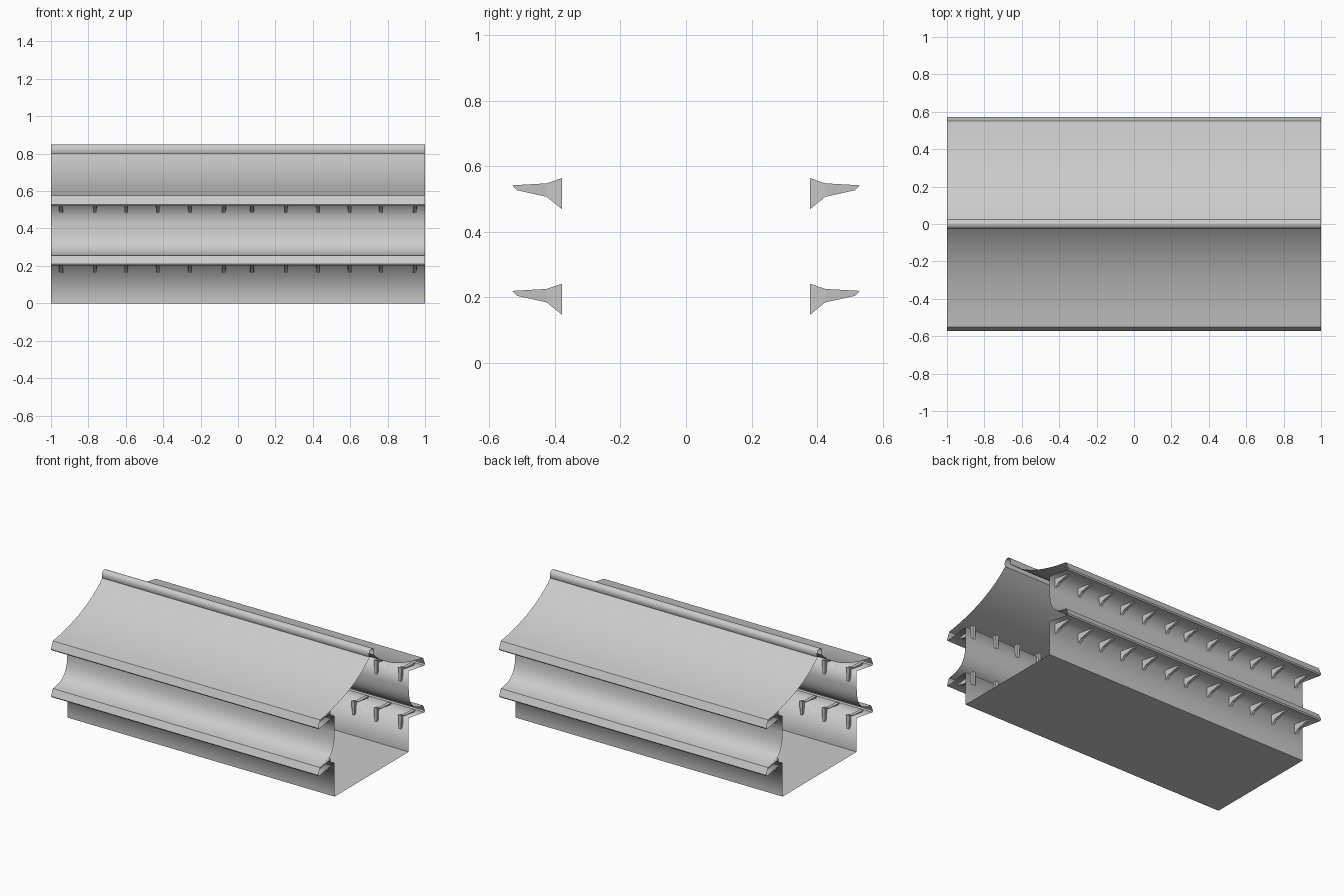
import bpy, bmesh
from mathutils import Vector
from mathutils.geometry import interpolate_bezier

if "Cube" in bpy.data.objects:
    bpy.data.objects.remove(bpy.data.objects["Cube"], do_unlink=True)

grey = bpy.data.materials.new("light_grey")
grey.use_nodes = True
grey.diffuse_color = (0.6, 0.6, 0.6, 1)
grey.node_tree.nodes["Principled BSDF"].inputs["Base Color"].default_value = (0.6, 0.6, 0.6, 1)

HALF_LENGTH = 1.0
WALL = 0.396
STOREY = 0.322


def finish(bm, name):
    mesh = bpy.data.meshes.new(name)
    bm.to_mesh(mesh)
    bm.free()
    mesh.materials.append(grey)
    obj = bpy.data.objects.new(name, mesh)
    bpy.context.collection.objects.link(obj)


def sweep(*points):
    """Curved roof slope as (y, z) pairs."""
    curve = interpolate_bezier(*[Vector((y, z, 0)) for y, z in points], 14)
    return [(p.x, p.y) for p in curve]


def eave(lift):
    """Sloping soffit and the bevelled lip at its outer edge."""
    return [(WALL, 0.229 + lift), (0.565, 0.203 + lift), (0.571, 0.211 + lift)]


# Half of the cross-section: wall, lower eave, upper wall, upper eave, ridge cap
lower_roof = sweep((0.55, 0.255), (0.46, 0.265), (WALL, 0.295), (WALL, 0.43))
upper_roof = sweep((0.55, 0.577), (0.33, 0.61), (0.14, 0.685), (0.022, 0.80))
lower_eave, upper_eave = eave(0), eave(STOREY - 0.005)
cap = [(0.027, 0.812), (0.026, 0.83), (0.019, 0.843), (0.009, 0.849)]
half = [(WALL, 0)] + lower_eave + lower_roof + upper_eave + upper_roof + cap
outline = half + [(0, 0.85)] + [(-y, z) for y, z in reversed(half)]
sharp = {half[0], lower_roof[0], upper_roof[0], upper_roof[-1]}
sharp.update(lower_eave[1:] + upper_eave[1:])

# Open-ended shell: the cross-section drawn out along the length
bm = bmesh.new()
ends = [[bm.verts.new((x, y, z)) for y, z in outline] for x in (-HALF_LENGTH, HALF_LENGTH)]
for i in range(len(outline)):
    face = bm.faces.new((ends[0][i - 1], ends[1][i - 1], ends[1][i], ends[0][i]))
    face.smooth = True
    face.normal_update()
floor = min(bm.faces, key=lambda f: f.calc_center_median().z)
if floor.normal.z > 0:
    bmesh.ops.reverse_faces(bm, faces=bm.faces)
for i, (y, z) in enumerate(outline):
    if (abs(y), z) in sharp:
        bm.edges.get((ends[0][i], ends[1][i])).smooth = False
finish(bm, "roofed_shell")

# Eave brackets, poking slightly through the wall and soffit
top_line = [(0.378, 0.242), (0.425, 0.226), (0.53, 0.22)]
bottom_line = [(0.378, 0.147), (0.425, 0.185), (0.515, 0.205)]
spacing = [0.075, 0.256, 0.429, 0.597, 0.765, 0.946]


def add_bracket(bm, x, side, lift):
    rings = []
    for (ty, tz), (by, bz) in zip(top_line, bottom_line):
        corners = [(-0.012, ty, tz), (0.012, ty, tz), (0.009, by, bz), (-0.009, by, bz)]
        rings.append([bm.verts.new((x + dx, side * y, z + lift)) for dx, y, z in corners])
    for a, b in zip(rings, rings[1:]):
        for k in range(4):
            n = (k + 1) % 4
            bm.faces.new((a[k], a[n], b[n], b[k]))
    bm.faces.new(rings[0])
    bm.faces.new(rings[-1])


for level, lift in (("lower", 0), ("upper", STOREY)):
    for label, side in (("front", -1), ("back", 1)):
        bm = bmesh.new()
        for step in spacing:
            for x in (-step, step):
                add_bracket(bm, x, side, lift)
        bmesh.ops.recalc_face_normals(bm, faces=bm.faces)
        finish(bm, f"{level}_{label}_brackets")
